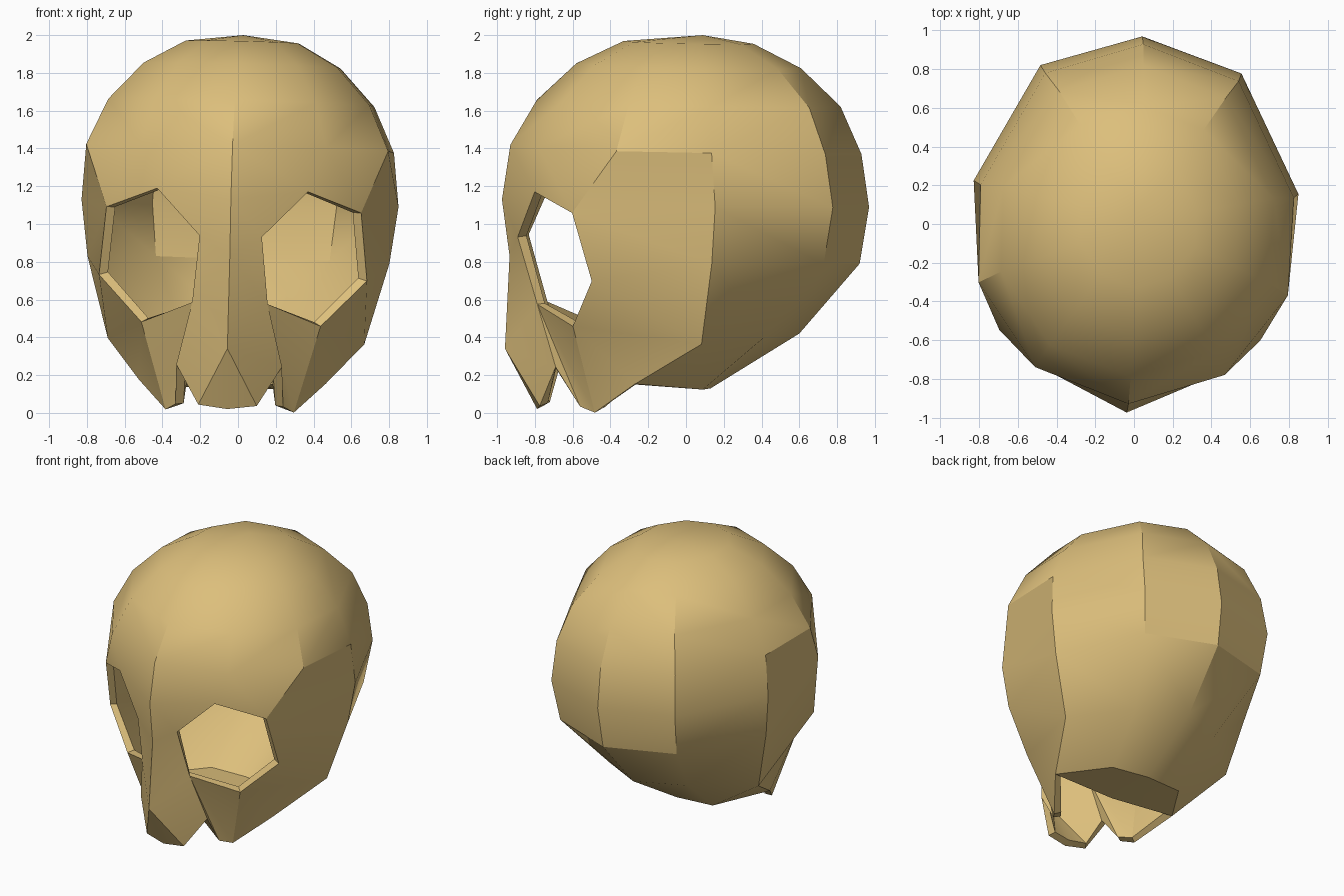
import bpy, bmesh, math

if "Cube" in bpy.data.objects:
    bpy.data.objects.remove(bpy.data.objects["Cube"])

# Named points of the right half (x, y, z): r = brow ring, f = face centre line,
# e = eye rim, t = teeth, a/b/c = back columns, g/h/k = skull base
P = {
    "r0": (0, -.93, 1.42), "r1": (.49, -.76, 1.415), "r2": (.80, -.335, 1.405),
    "r3": (.81, .17, 1.395), "r4": (.50, .76, 1.38), "r5": (0, .93, 1.37),
    "f1": (0, -.975, 1.13), "f2": (0, -.935, .83), "f3": (0, -.96, .34), "f4": (0, -.79, .02),
    "e0": (.40, -.785, 1.18), "e1": (.675, -.575, 1.075), "e2": (.71, -.47, .715),
    "e3": (.475, -.58, .47), "e4": (.20, -.78, .58), "e5": (.165, -.885, .935),
    "t0": (.155, -.77, .04), "t1": (.28, -.68, .25), "t2": (.285, -.55, .04),
    "t3": (.34, -.47, .01), "k": (.495, -.25, .165),
    "c1": (.84, .19, 1.11), "c2": (.80, .17, .81), "c3": (.68, .11, .38),
    "b1": (.52, .80, 1.10), "b2": (.49, .75, .80), "b3": (.33, .43, .41),
    "a1": (0, .97, 1.09), "a2": (0, .92, .79), "a3": (0, .60, .42),
    "g0": (0, .13, .13), "g1": (.28, .10, .13), "h": (0, -.27, .15),
}
FACES = """r0 r1 e0 f1|f1 e0 e5|f1 e5 f2|f2 e5 e4|f2 e4 f3|f3 e4 t1|f3 t1 t0|f3 t0 f4
r1 r2 e1 e0|r2 r3 c1 e1|e1 c1 c2 e2|e2 c2 c3|e2 c3 e3|e3 c3 k|e3 k t3|e3 t3 e4|e4 t3 t2|e4 t2 t1
r3 r4 b1 c1|c1 b1 b2 c2|c2 b2 b3 c3|r4 r5 a1 b1|b1 a1 a2 b2|b2 a2 a3 b3
c3 b3 g1 k|b3 a3 g0 g1|g1 g0 h k"""

bm = bmesh.new()
V = {n: bm.verts.new((x, y, z - 1)) for n, (x, y, z) in P.items()}
for row in FACES.replace("\n", "|").split("|"):
    bm.faces.new([V[n] for n in row.split()])

# Dome: shrinking copies of the brow ring up to the crown
prev = [V["r%d" % i] for i in range(6)]
for s, z in ((.865, 1.64), (.64, 1.838), (.37, 1.962)):
    ring = []
    for i in range(6):
        x, y, _ = P["r%d" % i]
        y = y * s + .015
        ring.append(bm.verts.new((x * s, y, z - .022 * y - 1)))
    for i in range(5):
        bm.faces.new((prev[i], prev[i + 1], ring[i + 1], ring[i]))
    prev = ring
crown = bm.verts.new((0, .09, 1.0))
for i in range(5):
    top = bm.faces.new((prev[i], prev[i + 1], crown))
bmesh.ops.recalc_face_normals(bm, faces=bm.faces[:])
top.normal_update()
if top.normal.z < 0:
    bmesh.ops.reverse_faces(bm, faces=bm.faces[:])

me = bpy.data.meshes.new("skull_shell")
bm.to_mesh(me)
bm.free()
skull = bpy.data.objects.new("skull_shell", me)
bpy.context.collection.objects.link(skull)

# Mirror, give the shell thickness, lean slightly
mir = skull.modifiers.new("mirror", 'MIRROR')
mir.use_clip = True
sol = skull.modifiers.new("thickness", 'SOLIDIFY')
sol.thickness = .05
sol.offset = -1
skull.location.z = 1
skull.rotation_euler = (0, math.radians(1.4), math.radians(-2.4))

mat = bpy.data.materials.new("bone")
mat.diffuse_color = (.72, .52, .20, 1)
mat.use_nodes = True
mat.node_tree.nodes["Principled BSDF"].inputs["Base Color"].default_value = mat.diffuse_color
me.materials.append(mat)

bpy.context.view_layer.objects.active = skull
skull.select_set(True)
bpy.ops.object.convert(target='MESH')
bpy.ops.object.shade_smooth_by_angle(angle=math.radians(30))
